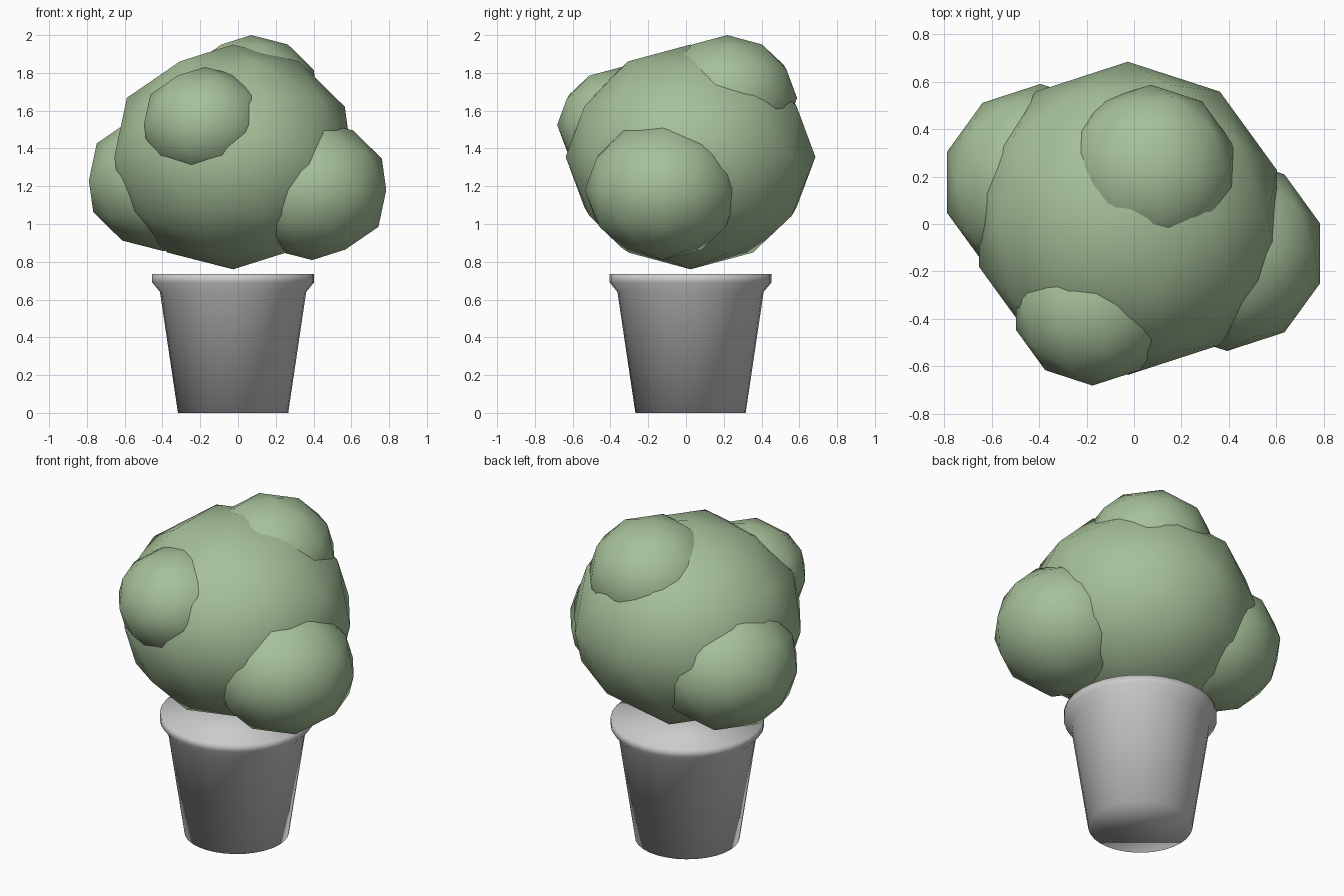
import bpy, bmesh
from math import cos, sin, pi

if "Cube" in bpy.data.objects:
    bpy.data.objects.remove(bpy.data.objects["Cube"])

leaf = bpy.data.materials.new("leaf_green")
leaf.diffuse_color = (0.38, 0.53, 0.32, 1)
leaf.use_nodes = True
leaf.node_tree.nodes["Principled BSDF"].inputs["Base Color"].default_value = leaf.diffuse_color


def finish(name, bm, material=None):
    bmesh.ops.recalc_face_normals(bm, faces=bm.faces)
    for f in bm.faces:
        f.smooth = True
    mesh = bpy.data.meshes.new(name)
    bm.to_mesh(mesh)
    bm.free()
    ob = bpy.data.objects.new(name, mesh)
    bpy.context.collection.objects.link(ob)
    if material:
        mesh.materials.append(material)
    return ob


def foliage(name, centre, r):
    # slightly flattened low-poly icosphere
    bm = bmesh.new()
    bmesh.ops.create_icosphere(bm, subdivisions=2, radius=1)
    ob = finish(name, bm, leaf)
    ob.location = centre
    ob.scale = (r, r, r * 0.9)


# Pot: closed lathe of (radius, z) rings
def pot(name, centre, profile, n=32):
    bm = bmesh.new()
    rings = [[bm.verts.new((r * cos(2 * pi * i / n), r * sin(2 * pi * i / n), z))
              for i in range(n)] for r, z in profile]
    for a, b in zip(rings, rings[1:]):
        for i in range(n):
            j = (i + 1) % n
            bm.faces.new((a[i], a[j], b[j], b[i]))
    bm.faces.new(rings[0])
    bm.faces.new(rings[-1])
    finish(name, bm).location = centre


pot("pot", (-0.026, 0.024, 0),
    [(0.292, 0), (0.387, 0.64), (0.428, 0.69), (0.428, 0.735)])

# Foliage: one main ball and four lobes
foliage("foliage_main", (-0.026, 0.024, 1.355), 0.661)
foliage("foliage_right", (0.393, -0.124, 1.18), 0.412)
foliage("foliage_left", (-0.395, 0.176, 1.23), 0.415)
foliage("foliage_front", (-0.175, -0.342, 1.525), 0.34)
foliage("foliage_top", (0.07, 0.218, 1.667), 0.37)
